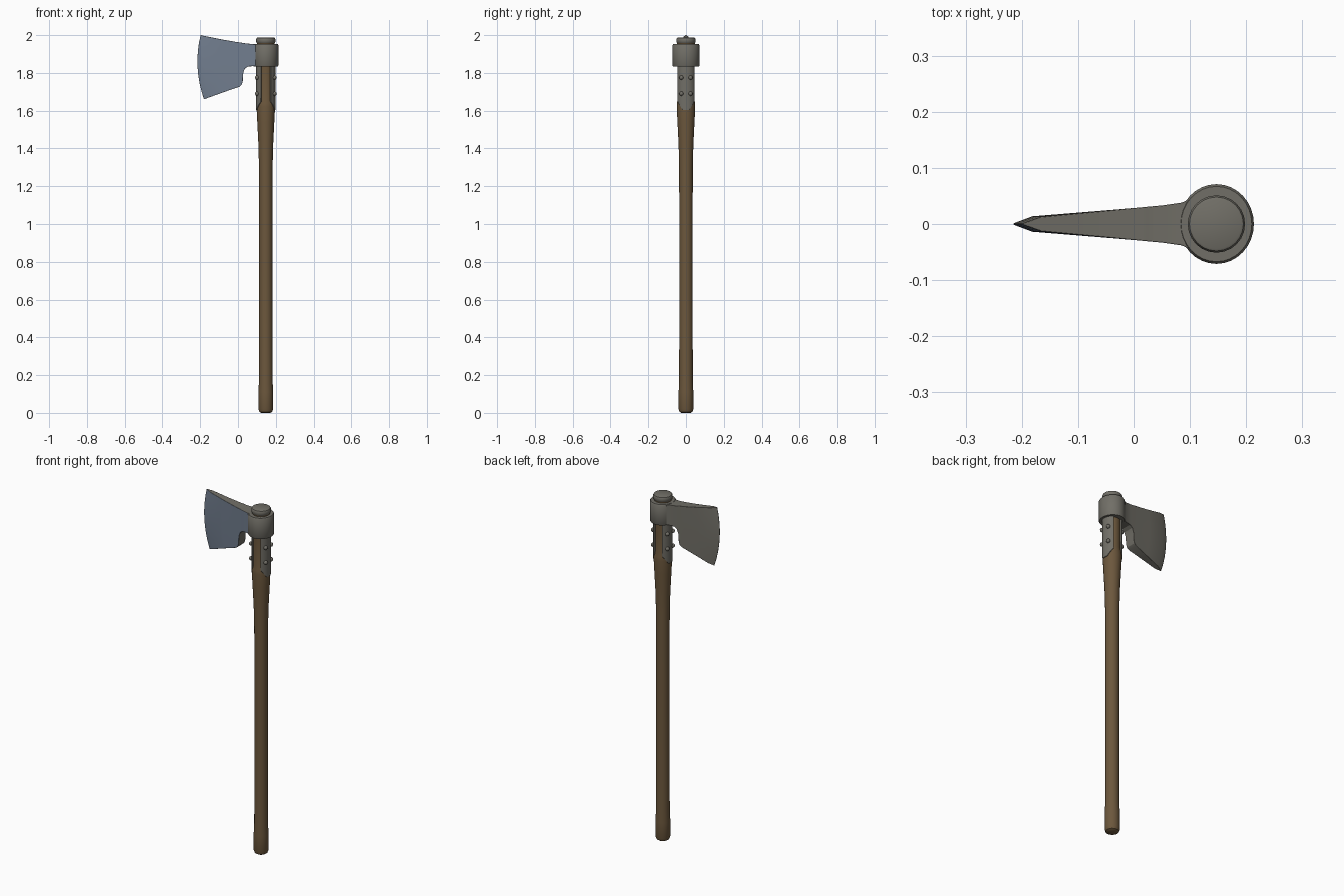
import bpy, bmesh, math
from mathutils import Matrix

if "Cube" in bpy.data.objects:
    bpy.data.objects.remove(bpy.data.objects["Cube"])

CX = 0.147  # handle axis


def material(name, rgb):
    m = bpy.data.materials.new(name)
    m.diffuse_color = (*rgb, 1)
    m.use_nodes = True
    m.node_tree.nodes["Principled BSDF"].inputs["Base Color"].default_value = m.diffuse_color
    return m


WOOD = material("brown wood", (0.15, 0.096, 0.046))
IRON = material("grey iron", (0.165, 0.158, 0.135))
STEEL = material("blue steel", (0.165, 0.205, 0.27))


def finish(name, bm, mats, bevel=0, angle=35):
    bmesh.ops.recalc_face_normals(bm, faces=bm.faces)
    mesh = bpy.data.meshes.new(name)
    bm.to_mesh(mesh)
    bm.free()
    ob = bpy.data.objects.new(name, mesh)
    bpy.context.collection.objects.link(ob)
    for m in mats:
        mesh.materials.append(m)
    bpy.ops.object.select_all(action='DESELECT')
    ob.select_set(True)
    bpy.context.view_layer.objects.active = ob
    bpy.ops.object.shade_smooth_by_angle(angle=math.radians(angle))
    if bevel:
        b = ob.modifiers.new("bevel", 'BEVEL')
        b.width, b.segments = bevel, 2
        b.limit_method, b.angle_limit = 'ANGLE', math.radians(40)
    return ob


def lathe(name, profile, mat, sides=24, sx=1.0, sy=1.0):
    bm = bmesh.new()
    rings = [[bm.verts.new((CX + sx * r * math.cos(2 * math.pi * i / sides),
                            sy * r * math.sin(2 * math.pi * i / sides), z))
              for i in range(sides)] for r, z in profile]
    for a, b in zip(rings, rings[1:]):
        for i in range(sides):
            j = (i + 1) % sides
            bm.faces.new((a[i], a[j], b[j], b[i]))
    bm.faces.new(rings[0])
    bm.faces.new(rings[-1])
    return finish(name, bm, [mat])


# Wooden handle, flared below the straps, with a rounded foot
lathe("handle", [(0.024, 0), (0.034, 0.006), (0.039, 0.02), (0.039, 0.11),
                 (0.036, 0.17), (0.035, 0.8), (0.036, 1.3), (0.039, 1.42),
                 (0.045, 1.54), (0.049, 1.62), (0.048, 1.64), (0.043, 1.665),
                 (0.043, 1.94), (0.047, 1.955), (0.047, 1.968)], WOOD)

# Cap over the handle end
lathe("end_cap", [(0.047, 1.958), (0.051, 1.964), (0.051, 1.979),
                  (0.048, 1.985), (0.044, 1.987)], IRON)

# Round socket of the head
lathe("head_socket", [(0.068, 1.834), (0.071, 1.839), (0.071, 1.947), (0.067, 1.953)],
      IRON, 32, sx=0.94)

# Blade and neck: columns of (top x, top z, bottom x, bottom z)
columns = [(-0.198, 2.0, -0.18, 1.66), (-0.165, 1.993, -0.148, 1.672),
           (-0.08, 1.976, -0.07, 1.70), (-0.01, 1.964, 0.008, 1.727),
           (0.01, 1.961, 0.02, 1.738), (0.024, 1.959, 0.025, 1.755),
           (0.028, 1.958, 0.028, 1.80), (0.036, 1.957, 0.036, 1.822),
           (0.052, 1.955, 0.052, 1.834), (0.085, 1.952, 0.085, 1.836),
           (0.105, 1.951, 0.105, 1.836), (0.125, 1.951, 0.125, 1.836),
           (0.147, 1.951, 0.147, 1.836)]
bulge = [0.025, 0.025, 0.012]
neck = {0.085: 0.038, 0.105: 0.047, 0.125: 0.060, 0.147: 0.068}
ROWS = 8


def half_thickness(i, x):
    if i == 0:
        return 0.0012
    return neck.get(columns[i][0], 0.012 + (x + 0.175) * 0.094)


bm = bmesh.new()
grid = {}
for i, (tx, tz, bx, bz) in enumerate(columns):
    for k in range(ROWS + 1):
        f = k / ROWS
        x = bx + (tx - bx) * f
        z = bz + (tz - bz) * f
        t = half_thickness(i, x)
        x -= (bulge[i] if i < 3 else 0) * 4 * f * (1 - f)
        for s in (-1, 1):
            grid[i, k, s] = bm.verts.new((x, s * t, z))
last = len(columns) - 1
for i in range(last):
    for k in range(ROWS):
        for s in (-1, 1):
            face = bm.faces.new([grid[i + a, k + b, s]
                                 for a, b in ((0, 0), (1, 0), (1, 1), (0, 1))])
            # polished front cheek, up to the socket
            face.material_index = 1 if s < 0 and columns[i + 1][0] < 0.11 else 0
    for k in (0, ROWS):
        bm.faces.new((grid[i, k, -1], grid[i + 1, k, -1], grid[i + 1, k, 1], grid[i, k, 1]))
for k in range(ROWS):
    for i in (0, last):
        bm.faces.new((grid[i, k, -1], grid[i, k, 1], grid[i, k + 1, 1], grid[i, k + 1, -1]))
finish("blade", bm, [IRON, STEEL], bevel=0.003, angle=25)

# Curved straps with clipped lower ends, and their rivets, on both sides
for side, base in (("right", 0), ("left", math.pi)):
    bm = bmesh.new()
    sections = []
    for deg in (-60, -50, -40, -30, -20, -10, 0, 10, 20, 30, 40, 50, 60):
        a = base + math.radians(deg)
        low = 1.603 + 0.045 * max(0, abs(deg) - 20) / 40
        sections.append([bm.verts.new((CX + r * math.cos(a), r * math.sin(a), z))
                         for r, z in ((0.041, low), (0.0515, low), (0.0515, 1.84), (0.041, 1.84))])
    for p, q in zip(sections, sections[1:]):
        for n in range(4):
            m = (n + 1) % 4
            bm.faces.new((p[n], p[m], q[m], q[n]))
    bm.faces.new(sections[0])
    bm.faces.new(sections[-1])
    finish(side + "_strap", bm, [IRON], bevel=0.0015)

    bm = bmesh.new()
    for z in (1.69, 1.775):
        for deg in (-28, 28):
            a = base + math.radians(deg)
            place = Matrix.Translation((CX + 0.052 * math.cos(a), 0.052 * math.sin(a), z))
            bmesh.ops.create_uvsphere(bm, u_segments=12, v_segments=8, radius=0.0115, matrix=place)
    finish(side + "_rivets", bm, [IRON], angle=60)
